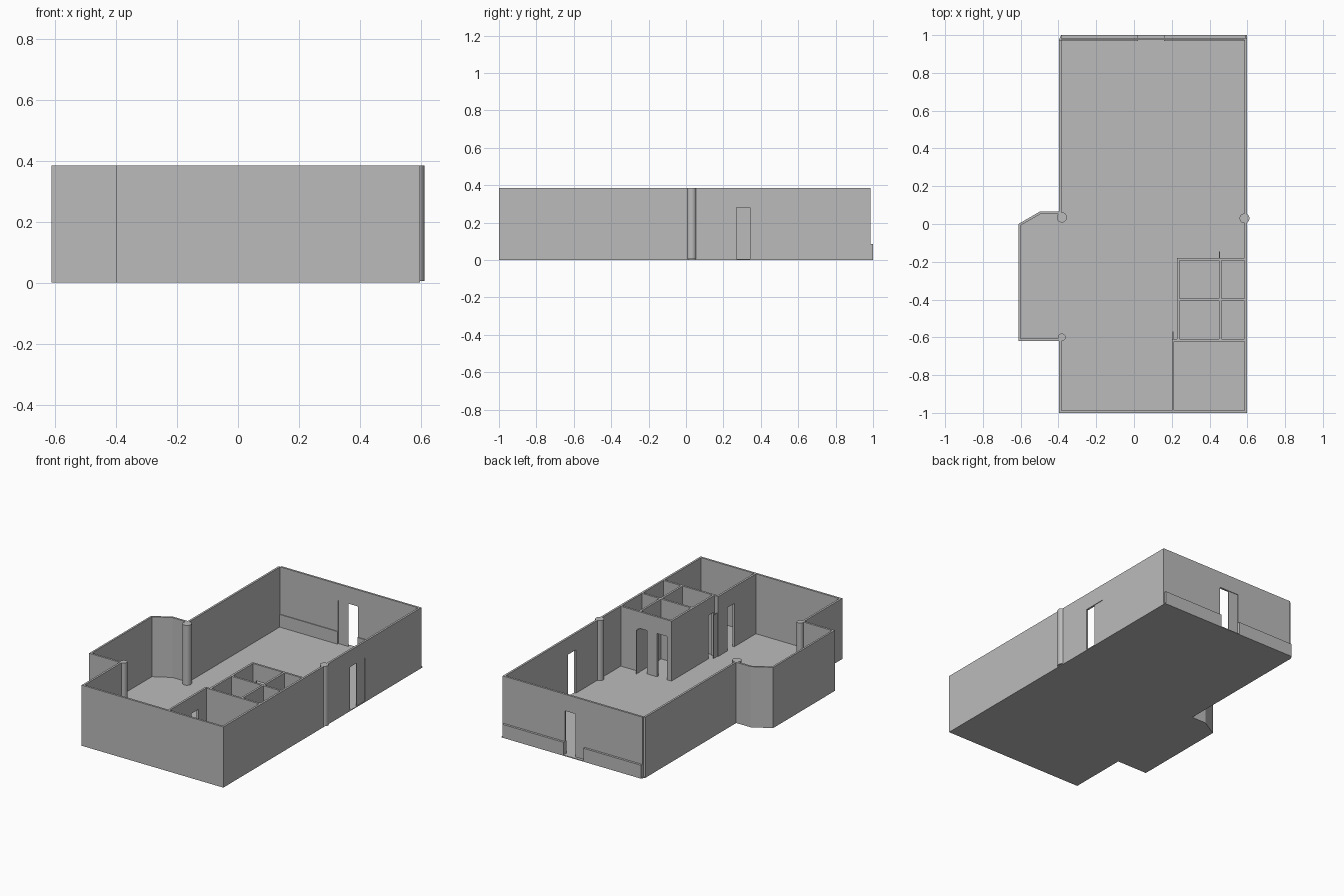
import bpy
import bmesh
from mathutils import Vector

default = bpy.data.objects.get("Cube")
if default:
    bpy.data.objects.remove(default, do_unlink=True)

FLOOR, TOP, DOOR, THICK = 0.005, 0.385, 0.28, 0.013

grey = bpy.data.materials.new("plain_grey")
grey.use_nodes = True
colour = (0.5, 0.5, 0.5, 1)
grey.diffuse_color = colour
grey.node_tree.nodes["Principled BSDF"].inputs["Base Color"].default_value = colour


def finish(name, bm):
    bmesh.ops.recalc_face_normals(bm, faces=bm.faces)
    mesh = bpy.data.meshes.new(name)
    bm.to_mesh(mesh)
    bm.free()
    mesh.materials.append(grey)
    obj = bpy.data.objects.new(name, mesh)
    bpy.context.collection.objects.link(obj)
    return obj


def prism(name, points, push):
    """Extrude a flat outline along a vector."""
    bm = bmesh.new()
    face = bm.faces.new([bm.verts.new(p) for p in points])
    out = bmesh.ops.extrude_face_region(bm, geom=[face], use_keep_orig=True)
    moved = [v for v in out["geom"] if isinstance(v, bmesh.types.BMVert)]
    bmesh.ops.translate(bm, verts=moved, vec=Vector(push))
    return finish(name, bm)


def plan(name, outline, low, high):
    return prism(name, [(x, y, low) for x, y in outline], (0, 0, high - low))


def box(name, x0, x1, y0, y1, low, high):
    return plan(name, [(x0, y0), (x1, y0), (x1, y1), (x0, y1)], low, high)


def wall(name, axis, at, start, end, doors=(), thick=THICK):
    """Wall running along an axis; doorways are notches in its elevation."""
    outline = [(start, FLOOR)]
    for a, b in doors:
        outline += [(a, FLOOR), (a, DOOR), (b, DOOR), (b, FLOOR)]
    outline += [(end, FLOOR), (end, TOP), (start, TOP)]
    if axis == "x":
        return prism(name, [(u, at, z) for u, z in outline], (0, thick, 0))
    return prism(name, [(at, u, z) for u, z in outline], (thick, 0, 0))


def column(name, x, y, radius):
    bm = bmesh.new()
    bmesh.ops.create_cone(bm, cap_ends=True, segments=32, radius1=radius,
                          radius2=radius, depth=TOP - FLOOR)
    bmesh.ops.translate(bm, verts=bm.verts, vec=(x, y, (TOP + FLOOR) / 2))
    for f in bm.faces:
        f.smooth = abs(f.normal.z) < 0.5
    obj = finish(name, bm)
    bm = bmesh.new()
    bm.from_mesh(obj.data)
    for e in bm.edges:
        e.smooth = e.calc_face_angle(0) < 0.6
    bm.to_mesh(obj.data)
    bm.free()


# Floor slab with the side bay
plan("floor", [(-0.398, -1), (0.597, -1), (0.597, 1), (-0.385, 1), (-0.398, 0.975),
               (-0.398, 0.065), (-0.5, 0.065), (-0.612, 0), (-0.612, -0.62),
               (-0.398, -0.62)], 0, FLOOR)

# Outer walls
wall("front_wall", "x", -1, -0.398, 0.597)
wall("back_wall", "x", 0.973, -0.385, 0.597, [(0.02, 0.16)])
wall("left_wall", "y", 0.584, -0.987, 0.973, [(0.27, 0.42)])
wall("right_wall_back", "y", -0.398, 0.052, 0.975)
wall("right_wall_front", "y", -0.398, -0.987, -0.607)
plan("bay_wall", [(-0.398, 0.065), (-0.5, 0.065), (-0.612, 0), (-0.612, -0.62),
                  (-0.398, -0.62), (-0.398, -0.607), (-0.6, -0.607),
                  (-0.6, -0.007), (-0.497, 0.052), (-0.398, 0.052)], FLOOR, TOP)

# Closed leaves of the two double doors
box("back_door_leaf", 0.02, 0.09, 0.978, 0.982, FLOOR, DOOR)
box("left_door_leaf", 0.588, 0.593, 0.342, 0.42, FLOOR, DOOR)

# Low ledges on both faces of the back wall
for side, x0, x1 in (("right", -0.385, 0.02), ("left", 0.16, 0.59)):
    box(side + "_back_ledge", x0, x1, 0.968, 1, FLOOR, 0.085)

# Small rooms
wall("room_back_wall", "x", -0.193, 0.228, 0.584, [(0.26, 0.33), (0.4, 0.45)])
wall("room_side_wall", "y", 0.228, -0.61, -0.193, [(-0.6, -0.55)])
wall("room_cross_wall", "x", -0.407, 0.241, 0.584)
wall("room_divider", "y", 0.45, -0.61, -0.193)
wall("room_front_wall", "x", -0.622, 0.2, 0.584)
wall("corner_room_wall", "y", 0.2, -0.987, -0.622, [(-0.77, -0.7)])

# Open inner door leaves
box("room_door_leaf", 0.449, 0.454, -0.18, -0.145, FLOOR, DOOR)
box("corner_door_leaf", 0.205, 0.21, -0.61, -0.57, FLOOR, DOOR)

# Columns
column("bay_back_column", -0.382, 0.035, 0.027)
column("bay_front_column", -0.382, -0.6, 0.02)
column("left_column", 0.585, 0.03, 0.026)
